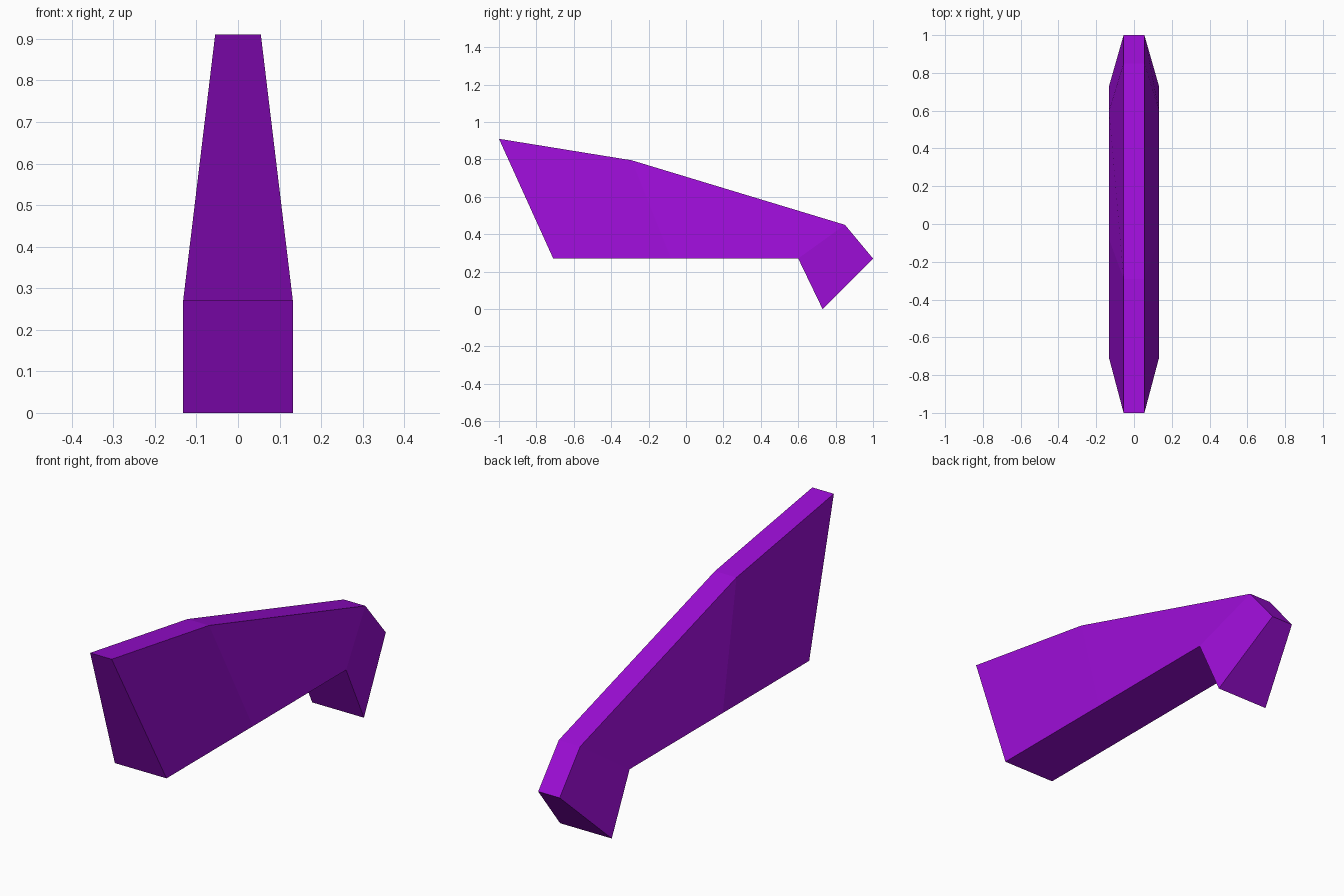
import bpy
import bmesh

cube = bpy.data.objects.get("Cube")
if cube:
    bpy.data.objects.remove(cube, do_unlink=True)

# Single purple colour
purple = bpy.data.materials.new("purple")
purple.use_nodes = True
colour = (0.33, 0.004, 0.665, 1.0)
purple.diffuse_color = colour
bsdf = next(n for n in purple.node_tree.nodes if n.type == 'BSDF_PRINCIPLED')
bsdf.inputs["Base Color"].default_value = colour

# Side profile: narrow ridge along the top, wide edge underneath, as (y, z)
RIDGE_HALF, BASE_HALF = 0.055, 0.132
ridge = [(-1.0, 0.91), (-0.29, 0.795), (0.85, 0.45), (1.0, 0.27)]
base = [(-0.71, 0.27), (-0.08, 0.27), (0.6, 0.27), (0.73, 0.0)]

# Each station is a trapezoid; bridge neighbours and cap both ends
bm = bmesh.new()
rings = []
for (ty, tz), (by, bz) in zip(ridge, base):
    rings.append([bm.verts.new(p) for p in (
        (-BASE_HALF, by, bz), (BASE_HALF, by, bz),
        (RIDGE_HALF, ty, tz), (-RIDGE_HALF, ty, tz))])
for a, b in zip(rings, rings[1:]):
    for i in range(4):
        j = (i + 1) % 4
        bm.faces.new((a[i], a[j], b[j], b[i]))
bm.faces.new(rings[0])
bm.faces.new(rings[-1])
bmesh.ops.recalc_face_normals(bm, faces=bm.faces)

mesh = bpy.data.meshes.new("tapered_fin")
bm.to_mesh(mesh)
bm.free()
mesh.materials.append(purple)
fin = bpy.data.objects.new("tapered_fin", mesh)
bpy.context.collection.objects.link(fin)
